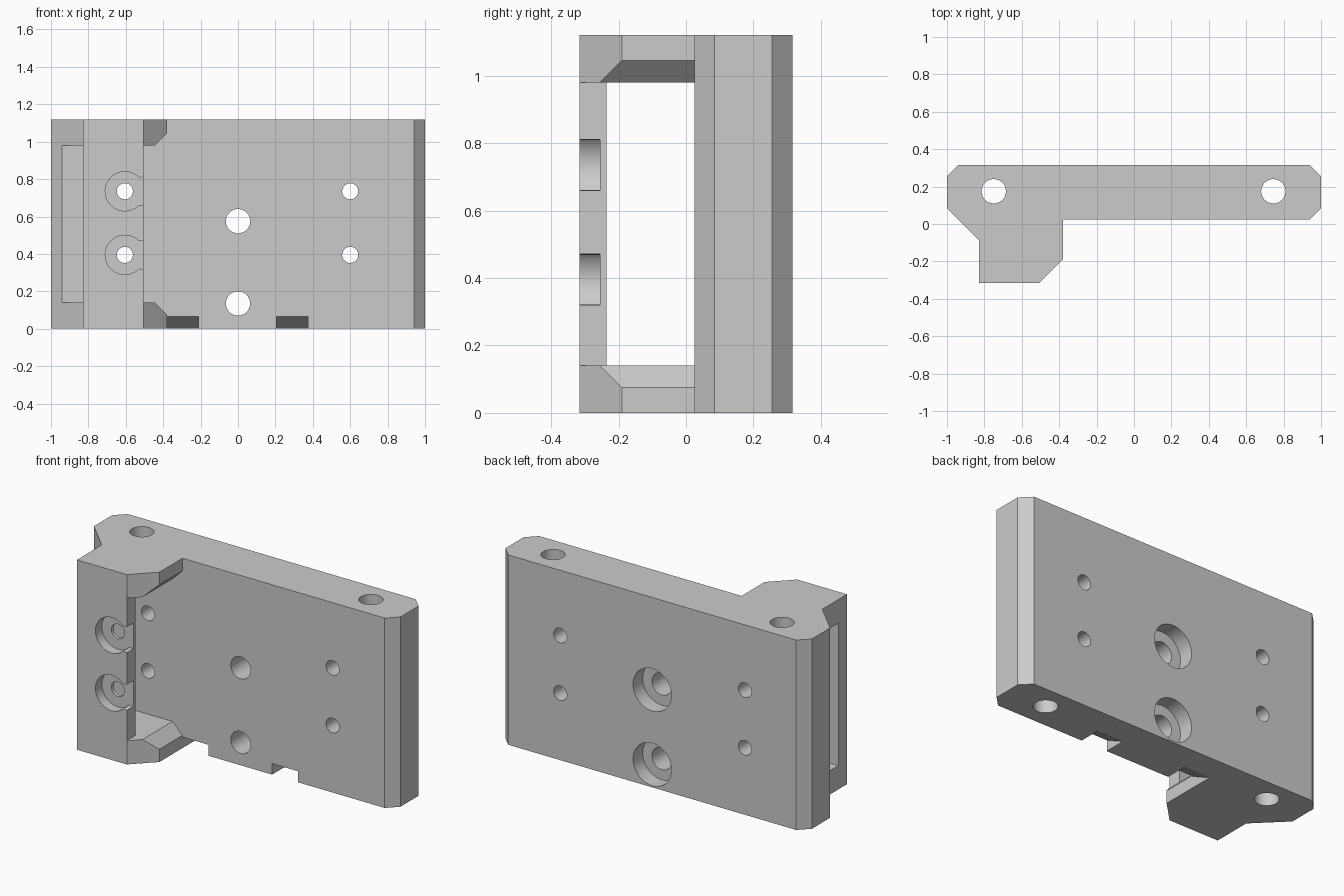
import bpy, bmesh, math
from mathutils import Vector

cube = bpy.data.objects.get("Cube")
if cube:
    bpy.data.objects.remove(cube)

HEIGHT = 1.12

grey = bpy.data.materials.new("plain grey")
grey.use_nodes = True
GREY = (0.6, 0.6, 0.6, 1)
grey.diffuse_color = GREY
grey.node_tree.nodes["Principled BSDF"].inputs["Base Color"].default_value = GREY


def prism(name, outline, axis, lo, hi):
    """Extrude a 2D outline along x (y,z points), y (x,z points) or z (x,y points)."""
    def place(p, d):
        return Vector({"x": (d, p[0], p[1]), "y": (p[0], d, p[1]), "z": (p[0], p[1], d)}[axis])
    bm = bmesh.new()
    base = bm.faces.new([bm.verts.new(place(p, lo)) for p in outline])
    ext = bmesh.ops.extrude_face_region(bm, geom=[base])
    verts = [v for v in ext["geom"] if isinstance(v, bmesh.types.BMVert)]
    bmesh.ops.translate(bm, verts=verts, vec=place((0, 0), hi - lo))
    bmesh.ops.recalc_face_normals(bm, faces=bm.faces)
    mesh = bpy.data.meshes.new(name)
    bm.to_mesh(mesh)
    bm.free()
    mesh.materials.append(grey)
    obj = bpy.data.objects.new(name, mesh)
    bpy.context.collection.objects.link(obj)
    return obj


def circle(cx, cy, r, n=48):
    return [(cx + r * math.cos(math.tau * i / n), cy + r * math.sin(math.tau * i / n))
            for i in range(n)]


def rect(x0, y0, x1, y1):
    return [(x0, y0), (x1, y0), (x1, y1), (x0, y1)]


# Body: chamfered plate with a block standing forward at its right end
body = prism("mounting_plate", [
    (-0.83, -0.315), (-0.505, -0.315), (-0.38, -0.19), (-0.38, 0.025),
    (0.94, 0.025), (1, 0.085), (1, 0.255), (0.94, 0.315),
    (-0.94, 0.315), (-1, 0.255), (-1, 0.085), (-0.83, -0.085)], "z", 0, HEIGHT)


def cut(outline, axis, lo, hi):
    cutter = prism("cutter", outline, axis, lo, hi)
    cutter.hide_render = True
    mod = body.modifiers.new("cut", "BOOLEAN")
    mod.operation = "DIFFERENCE"
    mod.solver = "EXACT"
    mod.object = cutter
    bpy.context.view_layer.objects.active = body
    bpy.ops.object.modifier_apply(modifier=mod.name)
    bpy.data.objects.remove(cutter)


# Window through the block, with a flared mouth on its inner side
cut(rect(-0.235, 0.14, 0.025, 0.98), "x", -1.2, -0.47)
cut([(-0.505, 0.14), (-0.445, 0.14), (-0.36, 0.055),
     (-0.36, 1.065), (-0.445, 0.98), (-0.505, 0.98)], "y", -0.5, 0.025)

# Bolt holes through the plate, counterbored and slotted in the front bar
for z in (0.395, 0.735):
    cut(circle(-0.605, z, 0.105), "y", -0.5, -0.255)
    cut([(-0.58, z - 0.07), (-0.45, z - 0.08), (-0.45, z + 0.08), (-0.58, z + 0.07)],
        "y", -0.5, -0.255)
    for x in (-0.605, 0.6):
        cut(circle(x, z, 0.043), "y", -0.5, 0.5)

# Central bolt holes, counterbored from the back
for z in (0.135, 0.575):
    cut(circle(0, z, 0.065), "y", -0.1, 0.5)
    cut(circle(0, z, 0.125), "y", 0.225, 0.5)

# Vertical holes at both ends
for x in (-0.75, 0.745):
    cut(circle(x, 0.175, 0.065), "z", -0.1, HEIGHT + 0.1)

# Sloped notches under the front edge
for x in (-0.38, 0.205):
    cut([(-0.015, 0.085), (0.175, -0.01), (-0.015, -0.01)], "x", x, x + 0.17)

body.select_set(True)
bpy.context.view_layer.objects.active = body
bpy.ops.object.shade_smooth_by_angle(angle=math.radians(20))
